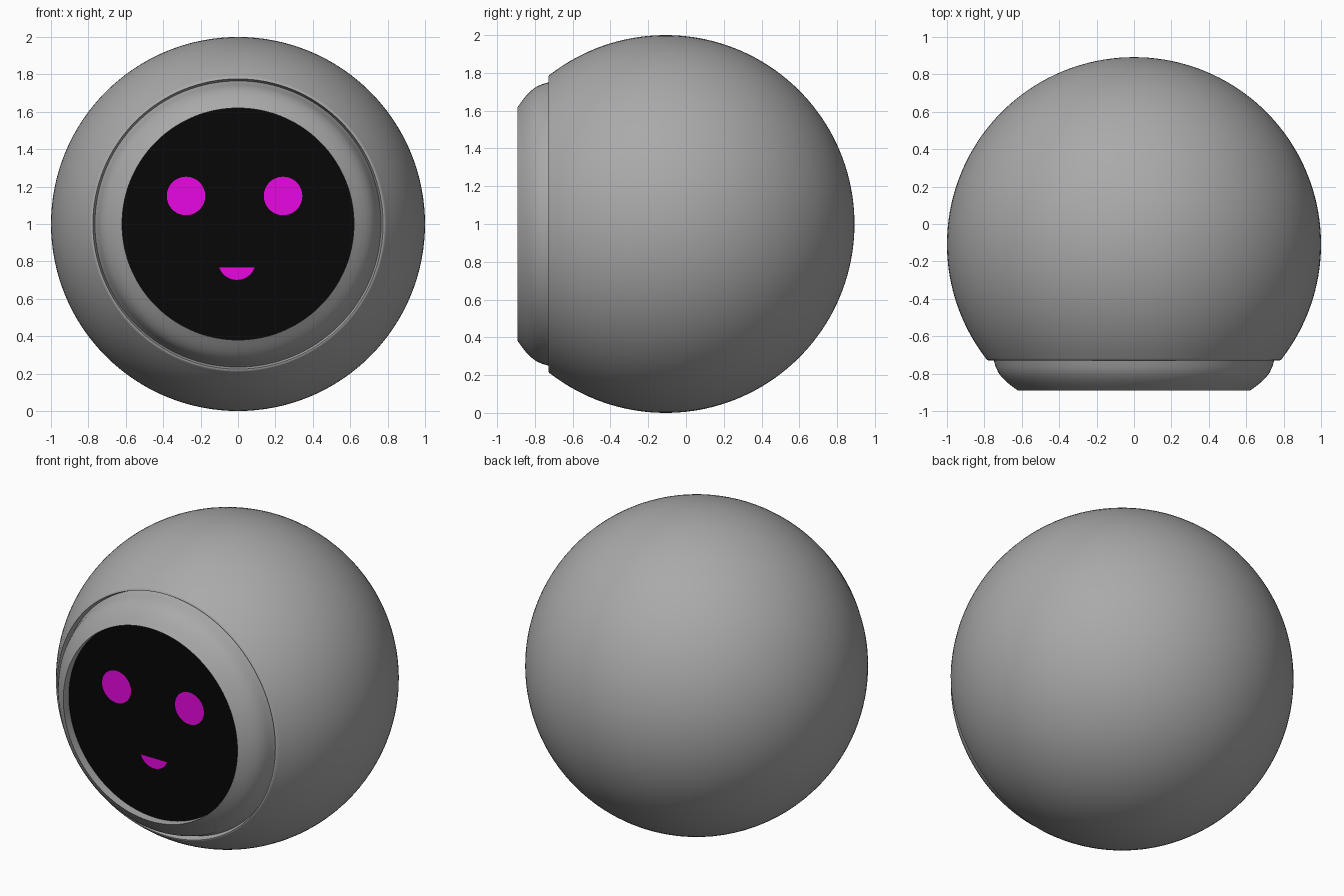
import bpy, bmesh
from math import sin, cos, pi, radians, acos

if "Cube" in bpy.data.objects:
    bpy.data.objects.remove(bpy.data.objects["Cube"])

CY, CZ = -0.108, 1.0      # centre of the ball
SEG = 128


def finish(name, bm, mat):
    bmesh.ops.remove_doubles(bm, verts=bm.verts, dist=1e-5)
    me = bpy.data.meshes.new(name)
    bm.to_mesh(me)
    bm.free()
    ob = bpy.data.objects.new(name, me)
    bpy.context.collection.objects.link(ob)
    me.materials.append(mat)
    bpy.ops.object.select_all(action='DESELECT')
    ob.select_set(True)
    bpy.context.view_layer.objects.active = ob
    bpy.ops.object.shade_smooth_by_angle(angle=radians(40))
    return ob


def lathe(name, profile, mat):
    """Revolve (radius, y) points, listed back to front, about the y axis."""
    bm = bmesh.new()
    rings = []
    for r, y in profile:
        if r < 1e-6:
            rings.append([bm.verts.new((0, y, CZ))] * SEG)
        else:
            rings.append([bm.verts.new((r * cos(2 * pi * i / SEG), y, CZ + r * sin(2 * pi * i / SEG)))
                          for i in range(SEG)])
    for a, b in zip(rings, rings[1:]):
        for i in range(SEG):
            j = (i + 1) % SEG
            bm.faces.new(list(dict.fromkeys((a[i], a[j], b[j], b[i]))))
    return finish(name, bm, mat)


def flat_shape(name, points, y, mat):
    """Flat front-facing polygon from (x, z) points, counter-clockwise from the front."""
    bm = bmesh.new()
    bm.faces.new([bm.verts.new((x, y, z)) for x, z in points])
    return finish(name, bm, mat)


def arc(cx, cz, r, a0, a1, n):
    return [(cx + r * cos(a0 + (a1 - a0) * i / n), cz + r * sin(a0 + (a1 - a0) * i / n))
            for i in range(n + 1)]


def material(name, color):
    m = bpy.data.materials.new(name)
    m.diffuse_color = color
    m.use_nodes = True
    m.node_tree.nodes["Principled BSDF"].inputs["Base Color"].default_value = m.diffuse_color
    return m


grey = material("shell_grey", (0.4, 0.4, 0.4, 1))
black = material("screen_black", (0.002, 0.002, 0.002, 1))
pink = material("glow_magenta", (0.8, 0.002, 0.76, 1))

# Ball shell, open at the front with a softly turned-in lip
end = acos(-0.608)
shell = [(sin(end * i / 56), CY + cos(end * i / 56)) for i in range(57)]
shell += [(0.789, -0.723), (0.783, -0.728), (0.776, -0.729), (0.765, -0.69)]
lathe("ball_shell", shell, grey)

# Rounded bezel with a recessed inner wall
lathe("face_bezel", [(0.765, -0.69), (0.756, -0.71), (0.748, -0.735), (0.739, -0.765),
                     (0.725, -0.795), (0.706, -0.82), (0.682, -0.844), (0.653, -0.867),
                     (0.62, -0.891), (0.62, -0.835)], grey)

# Black screen at the bottom of the recess
SCREEN_Y = -0.835
lathe("face_screen", [(0.62, SCREEN_Y), (0.3, SCREEN_Y), (0, SCREEN_Y)], black)

# Eyes and mouth, just in front of the screen
for side, x in (("left", -0.278), ("right", 0.241)):
    flat_shape("eye_" + side, arc(x, 1.15, 0.103, 0, 2 * pi, 48)[:-1], SCREEN_Y - 0.003, pink)
cut = 0.32
flat_shape("mouth", arc(-0.006, 0.801, 0.102, pi + cut, 2 * pi - cut, 32), SCREEN_Y - 0.012, pink)
